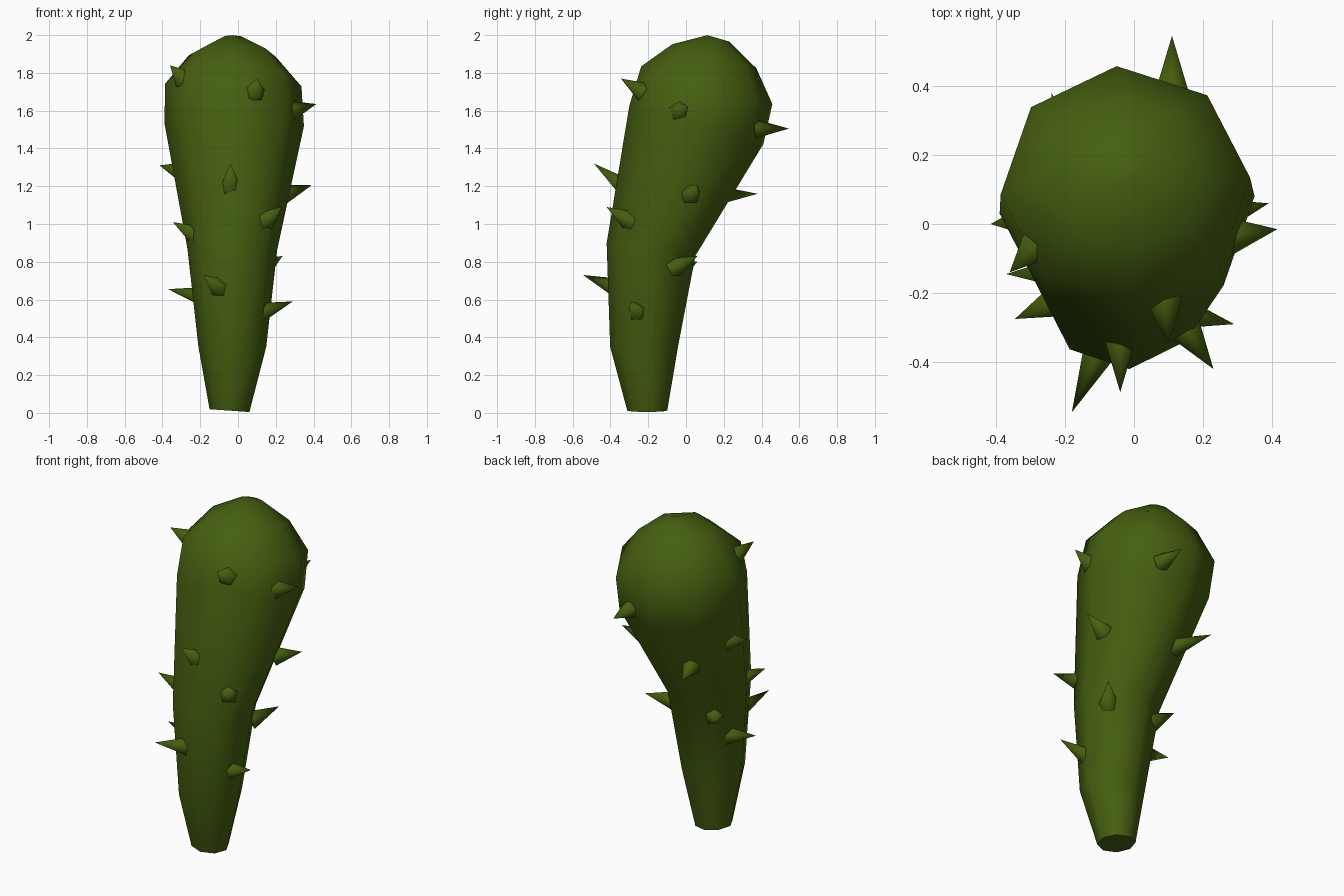
import bpy
import bmesh
import math
from mathutils import Matrix, Vector

cube = bpy.data.objects.get("Cube")
if cube:
    bpy.data.objects.remove(cube, do_unlink=True)

# One dark green for everything
green = bpy.data.materials.new("dark_green")
green.use_nodes = True
colour = (0.06, 0.115, 0.005, 1)
green.diffuse_color = colour
bsdf = green.node_tree.nodes["Principled BSDF"]
bsdf.inputs["Base Color"].default_value = colour
bsdf.inputs["Roughness"].default_value = 0.8


def finish(bm, name, sharp_angle):
    """Turn a bmesh into a smooth object with sharp edges above the angle."""
    bmesh.ops.recalc_face_normals(bm, faces=bm.faces)
    mesh = bpy.data.meshes.new(name)
    bm.to_mesh(mesh)
    bm.free()
    mesh.materials.append(green)
    mesh.shade_smooth()
    mesh.set_sharp_from_angle(angle=math.radians(sharp_angle))
    obj = bpy.data.objects.new(name, mesh)
    bpy.context.collection.objects.link(obj)
    return obj


# Club body: eight-sided rings (centre x, y, z, radius, backward tilt, roll)
SIDES = 8
RINGS = [
    (-0.045, -0.205, 0.012, 0.106, 0, 4),
    (-0.03, -0.222, 0.35, 0.18, 0, 0),
    (-0.03, -0.185, 0.865, 0.238, 8, 0),
    (-0.02, 0.055, 1.525, 0.37, 16, 0),
    (-0.025, 0.11, 1.735, 0.362, 16, 0),
    (-0.03, 0.15, 1.888, 0.232, 16, 0),
    (-0.03, 0.17, 1.983, 0.06, 16, 0),
]
bm = bmesh.new()
loops = []
for x, y, z, radius, tilt, roll in RINGS:
    turn = Matrix.Rotation(math.radians(-tilt), 3, 'X') @ Matrix.Rotation(math.radians(roll), 3, 'Y')
    loop = []
    for i in range(SIDES):
        a = math.tau * i / SIDES + math.radians(4)
        point = turn @ Vector((radius * math.cos(a), radius * math.sin(a), 0))
        loop.append(bm.verts.new(point + Vector((x, y, z))))
    loops.append(loop)
for low, high in zip(loops, loops[1:]):
    for i in range(SIDES):
        j = (i + 1) % SIDES
        bm.faces.new((low[i], low[j], high[j], high[i]))
bm.faces.new(loops[0])
bm.faces.new(loops[-1])
finish(bm, "club_body", 60)

# Thorns: base centre on the body, then tip
THORNS = [
    ((-0.30, -0.08, 1.78), (-0.36, -0.14, 1.84)),
    ((0.09, -0.25, 1.71), (0.10, -0.345, 1.77)),
    ((0.31, -0.03, 1.605), (0.415, -0.015, 1.635)),
    ((0.11, 0.40, 1.50), (0.11, 0.545, 1.505)),
    ((-0.32, 0.01, 1.28), (-0.415, 0.0, 1.31)),
    ((-0.04, -0.35, 1.21), (-0.04, -0.487, 1.32)),
    ((0.27, 0.03, 1.165), (0.39, 0.06, 1.205)),
    ((-0.17, 0.20, 1.15), (-0.24, 0.38, 1.16)),
    ((0.16, -0.32, 1.03), (0.23, -0.42, 1.09)),
    ((-0.24, -0.23, 0.95), (-0.345, -0.275, 1.01)),
    ((0.15, -0.04, 0.78), (0.235, 0.06, 0.83)),
    ((-0.18, -0.02, 0.77), (-0.24, 0.06, 0.80)),
    ((-0.11, -0.39, 0.67), (-0.18, -0.545, 0.73)),
    ((-0.22, -0.14, 0.62), (-0.37, -0.145, 0.655)),
    ((0.15, -0.26, 0.54), (0.29, -0.29, 0.59)),
]
for n, (base, tip) in enumerate(THORNS, 1):
    base, tip = Vector(base), Vector(tip)
    root = base + (base - tip) * 0.25
    axis = tip - root
    place = Matrix.Translation((root + tip) / 2) @ axis.to_track_quat('Z', 'Y').to_matrix().to_4x4()
    bm = bmesh.new()
    bmesh.ops.create_cone(bm, cap_ends=True, segments=5, radius1=0.057, radius2=0,
                          depth=axis.length, matrix=place)
    bmesh.ops.remove_doubles(bm, verts=bm.verts, dist=0.0005)
    finish(bm, f"thorn_{n}", 80)
